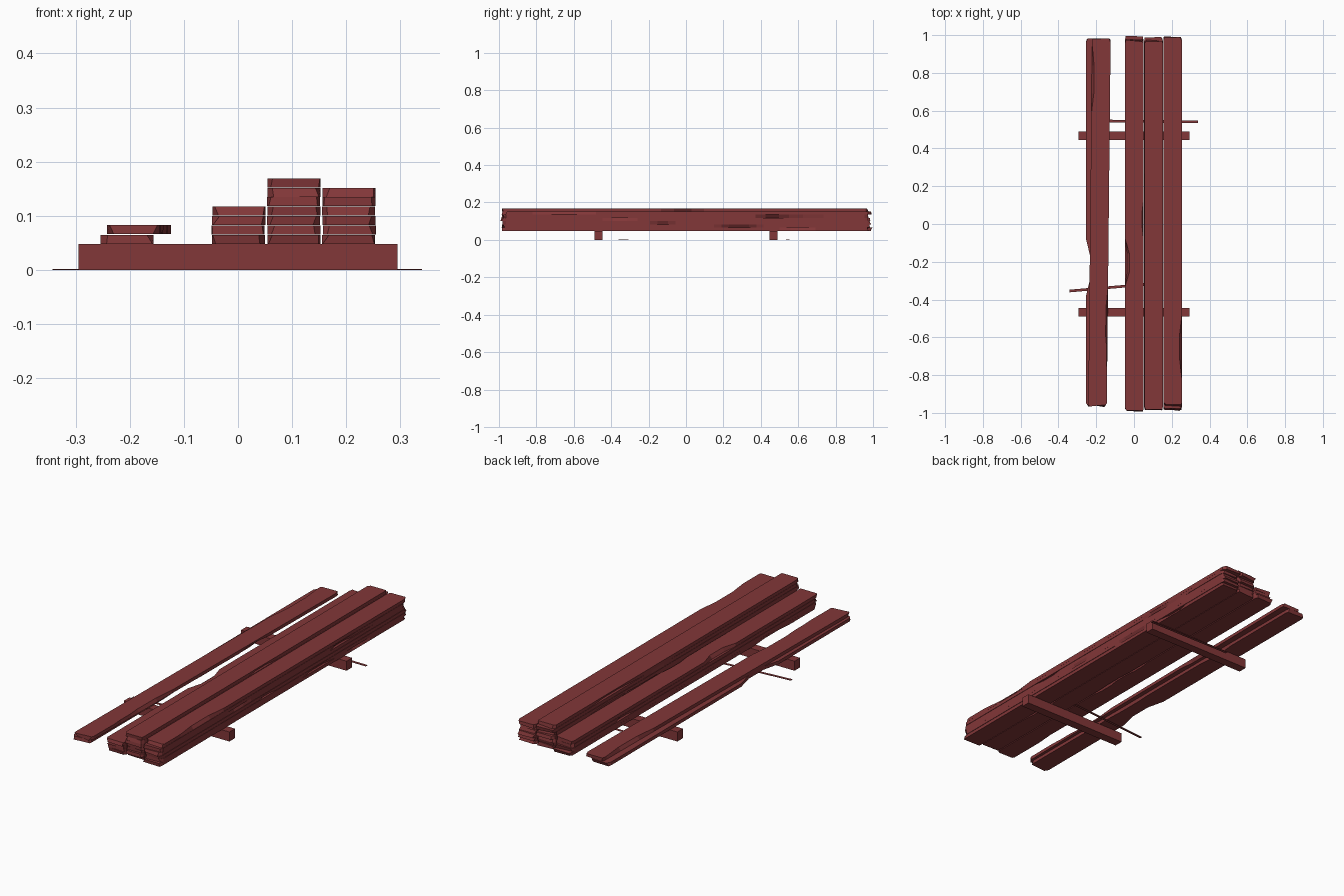
import bpy
import bmesh
import math
import random

if "Cube" in bpy.data.objects:
    bpy.data.objects.remove(bpy.data.objects["Cube"])

random.seed(11)

wood = bpy.data.materials.new("red_brown_wood")
wood.diffuse_color = (0.225, 0.038, 0.040, 1.0)
wood.use_nodes = True
wood.node_tree.nodes["Principled BSDF"].inputs["Base Color"].default_value = wood.diffuse_color


def finish(name, bm, loc=(0, 0, 0), angle=0.0):
    bmesh.ops.recalc_face_normals(bm, faces=bm.faces)
    mesh = bpy.data.meshes.new(name)
    bm.to_mesh(mesh)
    bm.free()
    mesh.materials.append(wood)
    ob = bpy.data.objects.new(name, mesh)
    ob.location = loc
    ob.rotation_euler.z = math.radians(angle)
    bpy.context.collection.objects.link(ob)
    return ob


def box(name, loc, size, angle=0.0):
    bm = bmesh.new()
    bmesh.ops.create_cube(bm, size=1.0)
    bmesh.ops.scale(bm, vec=size, verts=bm.verts)
    return finish(name, bm, loc, angle)


def inset_at(chips, y):
    """Depth of the worn edge at y: each chip is a shallow trapezoid."""
    depth = 0.0
    for a, b, d in chips:
        if a < y < b:
            t = (y - a) / (b - a)
            depth = max(depth, d * min(1, t / 0.3, (1 - t) / 0.3))
    return depth


# Edges of a plank section, in ring order: left/right, bottom/top
RING = [(-1, -1), (1, -1), (1, 1), (-1, 1)]
LEFT_BOTTOM, RIGHT_BOTTOM, RIGHT_TOP, LEFT_TOP = range(4)


def plank(name, x, z, y0, y1, width=0.098, thick=0.0166, angle=0.0, extra=()):
    chips = [[] for _ in RING]
    # a few random gouges and long splits
    for _ in range(random.choice((1, 2, 2, 3))):
        a = random.uniform(y0 + 0.08, y1 - 0.45)
        chips[random.randrange(4)].append(
            (a, a + random.uniform(0.12, 0.4), random.uniform(0.003, 0.013)))
    for edge, a, b, d in extra:
        chips[edge].append((a, b, d))
    # stations along the plank
    ys = {y0 + 0.022, y1 - 0.022}
    for group in chips:
        for a, b, d in group:
            ys.update((a, a + 0.3 * (b - a), b - 0.3 * (b - a), b))
    ys = [y0] + sorted(y for y in ys if y0 + 0.02 < y < y1 - 0.02) + [y1]

    bm = bmesh.new()
    rings = []
    for y in ys:
        ring = []
        for k, (sx, sz) in enumerate(RING):
            inset, dy = inset_at(chips[k], y), 0.0
            if y in (y0, y1):        # broken corners at the ends
                inset = random.uniform(0.001, 0.014)
                dy = random.uniform(0, 0.014) * (1 if y == y0 else -1)
            ring.append(bm.verts.new((sx * (width / 2 - inset), y + dy, sz * thick / 2)))
        rings.append(ring)
    for r, s in zip(rings, rings[1:]):
        for k in range(4):
            j = (k + 1) % 4
            bm.faces.new((r[k], r[j], s[j], s[k]))
    bm.faces.new(rings[0])
    bm.faces.new(rings[-1])
    return finish(name, bm, (x, 0, z), angle)


# Two bearers on the ground
for side, y in (("front", -0.468), ("back", 0.468)):
    box(side + "_bearer", (0, y, 0.024), (0.59, 0.045, 0.048))

# Two thin loose slats lying flat on the ground
box("front_slat", (-0.115, -0.335, 0.001), (0.455, 0.014, 0.002), 5.0)
box("back_slat", (0.105, 0.543, 0.001), (0.47, 0.014, 0.002), -0.5)

# Stacks of planks: centre x, number of planks, chips on the top plank
PITCH = 0.01737
BASE = 0.0483
STACKS = [
    ("middle", 0.001, 4, [(LEFT_TOP, -0.33, -0.08, 0.022), (LEFT_BOTTOM, -0.33, -0.08, 0.010),
                          (RIGHT_TOP, -0.08, 0.13, 0.008)]),
    ("tall", 0.103, 7, [(LEFT_BOTTOM, 0.3, 0.7, 0.010)]),
    ("right", 0.205, 6, [(RIGHT_TOP, -0.82, -0.48, 0.012)]),
]
for name, x, count, chips in STACKS:
    for i in range(count):
        plank(f"{name}_stack_plank_{i + 1}", x + random.uniform(-0.001, 0.001),
              BASE + PITCH * (i + 0.5) - 0.0003,
              -0.98 + random.uniform(-0.015, 0.012), 0.985 + random.uniform(-0.012, 0.013),
              extra=chips if i == count - 1 else ())

# Short separate pile at the left, upper plank slightly skewed
plank("left_lower_plank", -0.205, BASE + PITCH * 0.5 - 0.0003, -0.97, 0.985,
      extra=[(LEFT_BOTTOM, -0.38, -0.08, 0.022), (LEFT_TOP, -0.38, -0.08, 0.022)])
plank("left_upper_plank", -0.183, BASE + PITCH * 1.5 + 0.0005, -0.97, 0.985, angle=-0.6,
      extra=[(LEFT_TOP, 0.58, 0.95, 0.012)])
